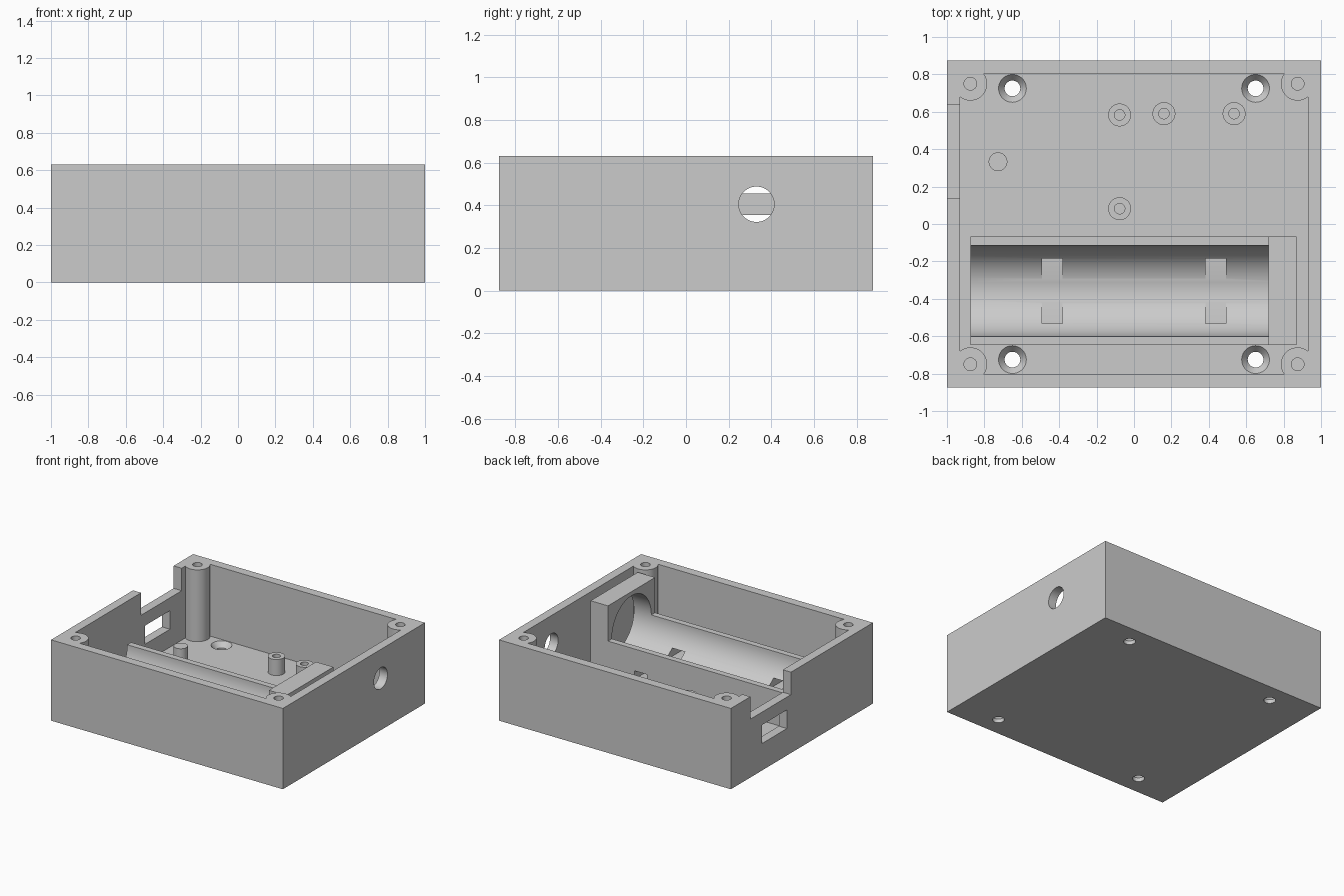
import bpy, bmesh, math
from mathutils import Matrix, Vector

if "Cube" in bpy.data.objects:
    bpy.data.objects.remove(bpy.data.objects["Cube"], do_unlink=True)

grey = bpy.data.materials.new("plain grey")
grey.use_nodes = True
grey.diffuse_color = (0.6, 0.6, 0.6, 1)
grey.node_tree.nodes["Principled BSDF"].inputs["Base Color"].default_value = (0.6, 0.6, 0.6, 1)

HEIGHT, FLOOR = 0.63, 0.07


def make(name, bm):
    mesh = bpy.data.meshes.new(name)
    bmesh.ops.recalc_face_normals(bm, faces=bm.faces)
    bm.to_mesh(mesh)
    bm.free()
    mesh.materials.append(grey)
    ob = bpy.data.objects.new(name, mesh)
    bpy.context.collection.objects.link(ob)
    return ob


def box(name, low, high):
    low, high = Vector(low), Vector(high)
    bm = bmesh.new()
    bmesh.ops.create_cube(bm, size=1, matrix=Matrix.Translation((low + high) / 2)
                          @ Matrix.Diagonal((*(high - low), 1)))
    return make(name, bm)


def rod(name, start, end, radius, end_radius=None):
    start, end = Vector(start), Vector(end)
    axis = end - start
    bm = bmesh.new()
    bmesh.ops.create_cone(bm, cap_ends=True, segments=64, radius1=radius,
                          radius2=end_radius or radius, depth=axis.length,
                          matrix=Matrix.Translation((start + end) / 2)
                          @ axis.to_track_quat('Z', 'Y').to_matrix().to_4x4())
    return make(name, bm)


def upright(name, x, y, z0, z1, radius, top_radius=None):
    return rod(name, (x, y, z0), (x, y, z1), radius, top_radius)


def cut(target, cutters):
    """Subtract every cutter, then discard the cutters."""
    for cutter in cutters:
        cutter.hide_render = True
        mod = target.modifiers.new("cut", 'BOOLEAN')
        mod.operation, mod.solver, mod.object = 'DIFFERENCE', 'EXACT', cutter
    deps = bpy.context.evaluated_depsgraph_get()
    result = bpy.data.meshes.new_from_object(target.evaluated_get(deps))
    target.modifiers.clear()
    target.data = result
    for cutter in cutters:
        bpy.data.objects.remove(cutter, do_unlink=True)


corners = [(sx, sy) for sx in (-1, 1) for sy in (-1, 1)]

# Interior space, leaving round screw posts in the corners
cavity = box("cavity", (-0.93, -0.805, FLOOR), (0.93, 0.805, 0.8))
cut(cavity, [upright("post", sx * 0.875, sy * 0.75, 0, 1, 0.09) for sx, sy in corners])

# Case shell with its openings
shell = box("case_shell", (-1, -0.875, 0), (1, 0.875, HEIGHT))
cutters = [cavity,
           box("wall_notch", (-1.1, 0.135, 0.455), (-0.9, 0.635, 0.8)),
           box("port_window", (-1.1, 0.185, 0.21), (-0.9, 0.49, 0.355)),
           rod("cable_hole", (0.9, 0.33, 0.405), (1.1, 0.33, 0.405), 0.083)]
for sx, sy in corners:
    cutters += [
        upright("lid_screw_hole", sx * 0.875, sy * 0.75, 0.3, 0.8, 0.034),
        upright("mount_hole", sx * 0.65, sy * 0.725, -0.1, 0.2, 0.042),
        upright("countersink", sx * 0.65, sy * 0.725, 0.03, FLOOR + 0.001, 0.042, 0.075)]
cut(shell, cutters)

# Cell cradle: low trough with a tall end block
bm = bmesh.new()
outline = [(-0.875, 0.06), (0.87, 0.06), (0.87, 0.61),
           (0.72, 0.61), (0.72, 0.335), (-0.875, 0.335)]
face = bm.faces.new([bm.verts.new((x, -0.648, z)) for x, z in outline])
ext = bmesh.ops.extrude_face_region(bm, geom=[face])
bmesh.ops.translate(bm, vec=(0, 0.581, 0),
                    verts=[v for v in ext["geom"] if isinstance(v, bmesh.types.BMVert)])
cradle = make("cell_cradle", bm)
cut(cradle, [rod("bore", (-1, -0.358, 0.335), (1, -0.358, 0.335), 0.243)]
    + [box("strap_slot", (x - 0.055, -0.8, 0.1), (x + 0.055, 0, 0.165))
       for x in (-0.437, 0.437)])

# Board standoffs with screw holes, and a plain locating pin
parts = [shell, cradle]
for i, (x, y) in enumerate([(-0.077, 0.583), (0.16, 0.59), (0.535, 0.59), (-0.077, 0.082)]):
    standoff = upright(f"standoff_{i + 1}", x, y, 0.06, 0.195, 0.061)
    cut(standoff, [upright("hole", x, y, FLOOR + 0.002, 0.3, 0.028)])
    parts.append(standoff)
parts.append(upright("locating_pin", -0.727, 0.333, 0.06, 0.195, 0.05))

# Smooth round surfaces, keep edges crisp
bpy.ops.object.select_all(action='DESELECT')
for ob in parts:
    ob.select_set(True)
bpy.context.view_layer.objects.active = shell
bpy.ops.object.shade_smooth_by_angle(angle=math.radians(30))
